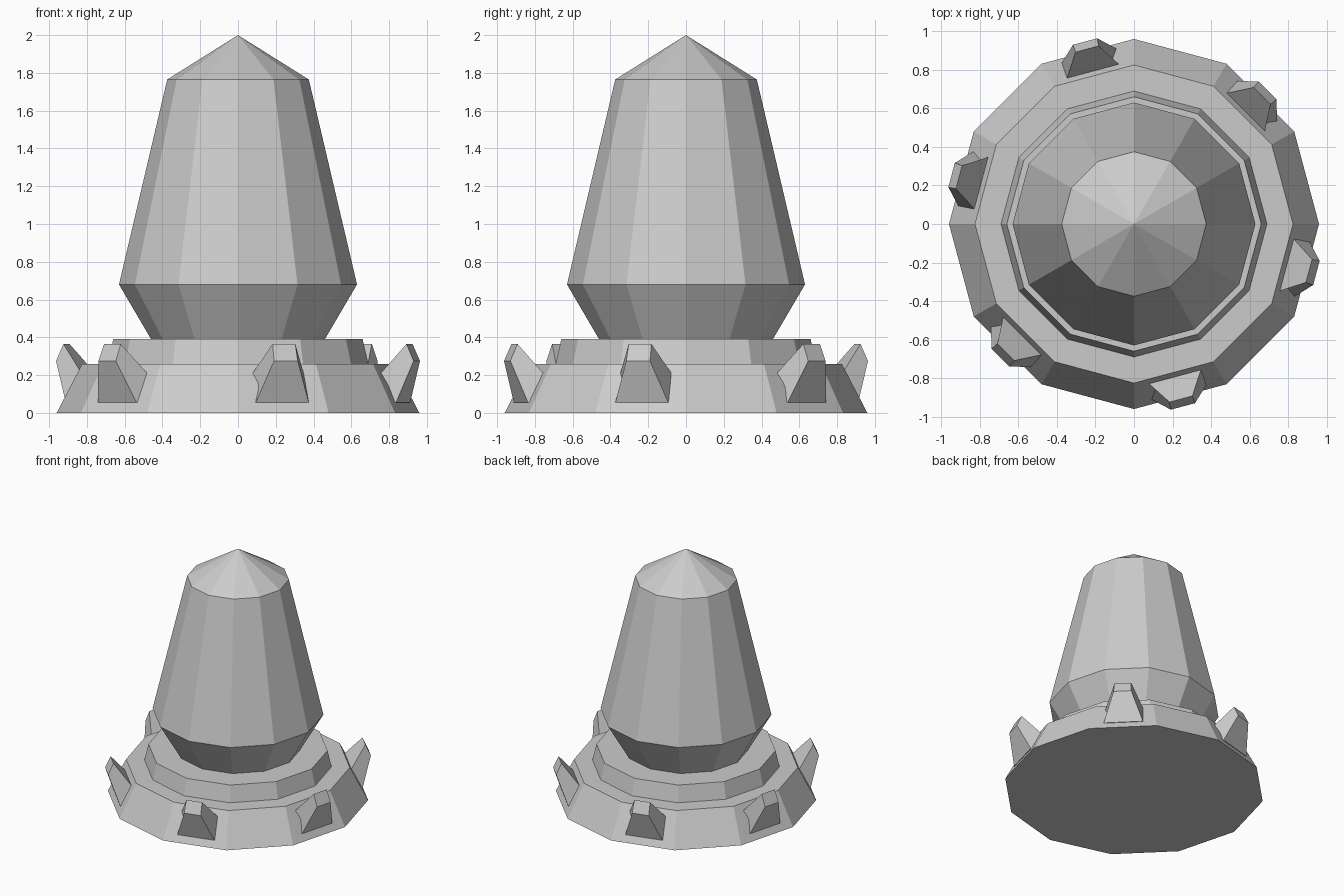
import bpy
import bmesh
from math import cos, sin, radians

SIDES = 12

cube = bpy.data.objects.get("Cube")
if cube:
    bpy.data.objects.remove(cube, do_unlink=True)

grey = bpy.data.materials.new("stone grey")
grey.use_nodes = True
grey.diffuse_color = (0.6, 0.6, 0.6, 1)
grey.node_tree.nodes["Principled BSDF"].inputs["Base Color"].default_value = (0.6, 0.6, 0.6, 1)


def finish(name, bm):
    bmesh.ops.recalc_face_normals(bm, faces=bm.faces)
    mesh = bpy.data.meshes.new(name)
    bm.to_mesh(mesh)
    bm.free()
    mesh.materials.append(grey)
    obj = bpy.data.objects.new(name, mesh)
    bpy.context.collection.objects.link(obj)
    return obj


def turned(name, profile):
    """Faceted solid from (radius, height) pairs; radius 0 makes a point."""
    bm = bmesh.new()
    rings = []
    for r, z in profile:
        count = SIDES if r else 1
        rings.append([bm.verts.new((r * cos(radians(360 * i / SIDES)),
                                    r * sin(radians(360 * i / SIDES)), z))
                      for i in range(count)])
    for low, high in zip(rings, rings[1:]):
        for i in range(SIDES):
            j = (i + 1) % SIDES
            if len(high) == 1:
                bm.faces.new((low[i], low[j], high[0]))
            else:
                bm.faces.new((low[i], low[j], high[j], high[i]))
    bm.faces.new(rings[0][::-1])
    if len(rings[-1]) > 1:
        bm.faces.new(rings[-1])
    return finish(name, bm)


def tooth(name, angle):
    """Leaning wedge: (distance out, height, half width) around its side."""
    outline = [(0.80, 0.055, 0.145), (0.905, 0.055, 0.145), (0.98, 0.275, 0.065),
               (0.94, 0.365, 0.062), (0.82, 0.21, 0.14)]
    bm = bmesh.new()
    left = [bm.verts.new((r, w, z)) for r, z, w in outline]
    right = [bm.verts.new((r, -w, z)) for r, z, w in outline]
    bm.faces.new(left)
    bm.faces.new(right[::-1])
    for i in range(len(outline)):
        j = (i + 1) % len(outline)
        bm.faces.new((left[i], right[i], right[j], left[j]))
    finish(name, bm).rotation_euler.z = radians(angle)


# Stepped base
turned("base_plinth", [(0.96, 0), (0.825, 0.26)])
turned("base_step", [(0.69, 0.26), (0.66, 0.39)])

# Tapered body with pointed cap
turned("body", [(0.46, 0.39), (0.63, 0.68), (0.375, 1.765), (0, 2.0)])

# Six teeth around the plinth, centred on every other face
for n in range(6):
    tooth(f"tooth_{n + 1}", 45 + 60 * n)
